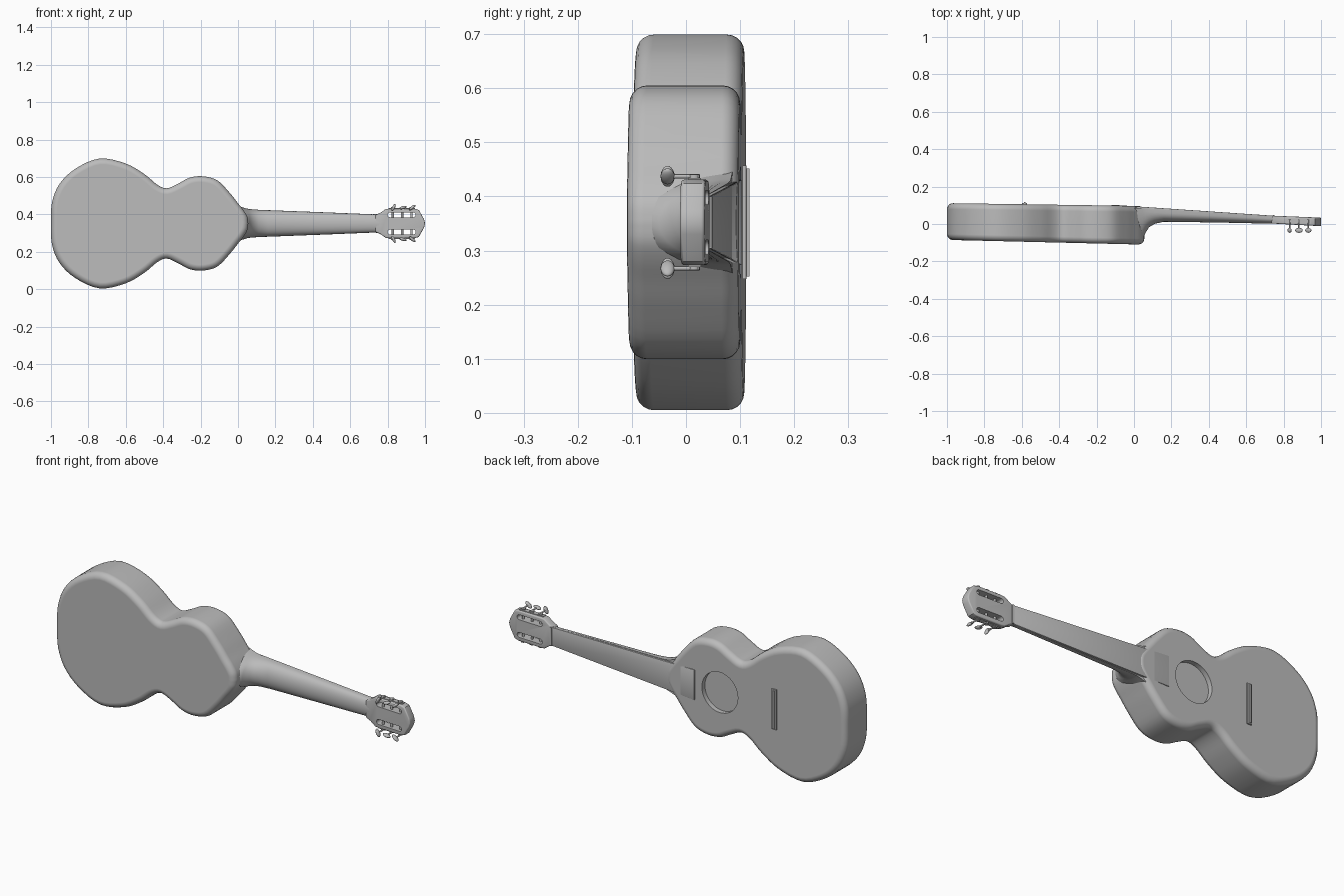
import bpy, bmesh
from math import sin, cos, pi, radians
from mathutils import Vector, Matrix

cube = bpy.data.objects.get("Cube")
if cube:
    bpy.data.objects.remove(cube, do_unlink=True)

MID = 0.352  # height of the instrument's long axis

grey = bpy.data.materials.new("plain grey")
grey.use_nodes = True
grey.diffuse_color = (0.5, 0.5, 0.5, 1)
grey.node_tree.nodes["Principled BSDF"].inputs["Base Color"].default_value = (0.5, 0.5, 0.5, 1)


def finish(name, bm):
    bmesh.ops.recalc_face_normals(bm, faces=bm.faces)
    mesh = bpy.data.meshes.new(name)
    bm.to_mesh(mesh)
    bm.free()
    mesh.materials.append(grey)
    obj = bpy.data.objects.new(name, mesh)
    bpy.context.collection.objects.link(obj)
    return obj


def activate(obj):
    bpy.ops.object.select_all(action='DESELECT')
    obj.select_set(True)
    bpy.context.view_layer.objects.active = obj


def smooth(obj, angle=40):
    activate(obj)
    bpy.ops.object.shade_smooth_by_angle(angle=radians(angle))


def spline(pts, steps=4):
    """Catmull-Rom curve through the points."""
    p = [Vector(q) for q in [pts[0]] + pts + [pts[-1]]]
    out = []
    for a, b, c, d in zip(p, p[1:], p[2:], p[3:]):
        for i in range(steps):
            t = i / steps
            out.append(0.5 * (2 * b + (c - a) * t + (2 * a - 5 * b + 4 * c - d) * t ** 2
                              + (3 * b - a - 3 * c + d) * t ** 3))
    return out + [p[-1]]


def mirrored(half):
    """Close a half outline (x, half width) around the long axis."""
    lower = [(x, -w) for x, w in reversed(half) if w > 1e-4]
    return [tuple(q) for q in half] + lower


def prism(name, outline, front, back, bevel=0, segments=3):
    """Extrude an outline from the front surface to the back surface."""
    bm = bmesh.new()
    f = [bm.verts.new((x, front(x), MID + w)) for x, w in outline]
    b = [bm.verts.new((x, back(x), MID + w)) for x, w in outline]
    bm.faces.new(f)
    bm.faces.new(b)
    n = len(f)
    for i in range(n):
        j = (i + 1) % n
        bm.faces.new((f[i], f[j], b[j], b[i]))
    obj = finish(name, bm)
    if bevel:
        mod = obj.modifiers.new("rounding", 'BEVEL')
        mod.width, mod.segments = bevel, segments
        mod.limit_method, mod.angle_limit = 'ANGLE', radians(50)
        mod.use_clamp_overlap = False
        activate(obj)
        bpy.ops.object.modifier_apply(modifier=mod.name)
    return obj


def cut(obj, cutter):
    mod = obj.modifiers.new("cut", 'BOOLEAN')
    mod.operation, mod.object, mod.solver = 'DIFFERENCE', cutter, 'EXACT'
    activate(obj)
    bpy.ops.object.modifier_apply(modifier=mod.name)
    bpy.data.objects.remove(cutter, do_unlink=True)


def rod(name, a, b, r, sides=12):
    a, b = Vector(a), Vector(b)
    bm = bmesh.new()
    turn = (b - a).to_track_quat('Z', 'Y').to_matrix().to_4x4()
    bmesh.ops.create_cone(bm, cap_ends=True, segments=sides, radius1=r, radius2=r,
                          depth=(b - a).length,
                          matrix=Matrix.Translation((a + b) / 2) @ turn)
    smooth(finish(name, bm))


def strip(x0, x1, w0, w1):
    return [(x0, w0), (x1, w1), (x1, -w1), (x0, -w0)]


def body_front(x):
    return 0.097 - 0.0145 * x


def body_back(x):
    return -0.109 - 0.024 * min(x, 0.04)


def board_front(x):
    return 0.095 - 0.068 * x


# Body: figure-eight outline with softly rounded rims
half = [(-1, 0), (-0.995, 0.11), (-0.955, 0.21), (-0.87, 0.292), (-0.74, 0.347),
        (-0.6, 0.32), (-0.5, 0.263), (-0.43, 0.206), (-0.38, 0.188), (-0.32, 0.213),
        (-0.257, 0.245), (-0.187, 0.252), (-0.11, 0.23), (-0.043, 0.162),
        (0, 0.108), (0.03, 0.07), (0.05, 0.035), (0.055, 0)]
body = prism("body", mirrored(spline(half)), body_front, body_back, 0.032, 5)

# Sound hole recess
hole = [(-0.266 + 0.105 * cos(i * pi / 24), 0.105 * sin(i * pi / 24)) for i in range(48)]
cut(body, prism("hole_cutter", hole, lambda x: 0.2, lambda x: body_front(x) - 0.025))
smooth(body)
body.modifiers.new("even_shading", 'WEIGHTED_NORMAL').keep_sharp = True

# Neck and heel: D-shaped sections (x, half width, back depth, roundness)
sections = [(-0.02, 0.1, -0.1, 0.9), (0.02, 0.088, -0.1, 1.1), (0.045, 0.08, -0.088, 1.2),
            (0.06, 0.077, -0.05, 1.1), (0.08, 0.075, -0.018, 0.95), (0.11, 0.073, 0.001, 0.8),
            (0.16, 0.071, 0.012, 0.7), (0.45, 0.06, 0.008, 0.7), (0.72, 0.049, 0.002, 0.7),
            (0.79, 0.052, 0.001, 0.6)]
bm = bmesh.new()
rings = []
for x, w, back, power in sections:
    top = board_front(x) - 0.009
    arc = [i * pi / 20 for i in range(21)]
    rings.append([bm.verts.new((x, top - (top - back) * max(sin(t), 0) ** power, MID + w * cos(t)))
                  for t in arc])
for r, s in zip(rings, rings[1:]):
    for i in range(len(r)):
        j = (i + 1) % len(r)
        bm.faces.new((r[i], r[j], s[j], s[i]))
bm.faces.new(rings[0])
bm.faces.new(rings[-1])
smooth(finish("neck", bm), 50)

# Fingerboard and nut
smooth(prism("fingerboard", strip(-0.12, 0.745, 0.079, 0.048), board_front,
             lambda x: board_front(x) - 0.012, 0.002, 2))
prism("nut", strip(0.742, 0.752, 0.048, 0.048), lambda x: board_front(x) + 0.004,
      lambda x: board_front(x) - 0.012)

# Bridge with a raised saddle
prism("bridge", strip(-0.598, -0.572, 0.105, 0.105), lambda x: body_front(x) + 0.006,
      lambda x: body_front(x) - 0.005)
prism("saddle", strip(-0.589, -0.581, 0.1, 0.1), lambda x: body_front(x) + 0.012,
      lambda x: body_front(x) - 0.005)

# Slotted head
head = prism("head", mirrored([(0.735, 0.046), (0.76, 0.056), (0.79, 0.077), (0.81, 0.079),
                               (0.945, 0.079), (0.967, 0.072), (0.995, 0.022), (1, 0)]),
             lambda x: 0.044 - 0.04 * (x - 0.75), lambda x: 0.002 - 0.055 * (x - 0.75), 0.006)
for side in (1, -1):
    slot = [(0.875 + s * 0.062 + 0.013 * cos(a), side * 0.046 + 0.013 * sin(a))
            for s, start in ((1, -pi / 2), (-1, pi / 2))
            for a in [start + i * pi / 8 for i in range(9)]]
    cut(head, prism("slot_cutter", slot, lambda x: 0.1, lambda x: -0.1))
smooth(head)

# Tuners: roller across the slot, side plate, shaft and oval button
for side in (1, -1):
    label = "upper" if side > 0 else "lower"
    prism(label + "_tuner_plate", [(x, side * w) for x, w in
          ((0.805, 0.077), (0.945, 0.077), (0.945, 0.082), (0.805, 0.082))],
          lambda x: 0.028, lambda x: 0.004)
    for k, x in enumerate((0.828, 0.878, 0.928)):
        tag = f"{label}_{k + 1}"
        z = MID + side * 0.085
        rod("roller_" + tag, (x, 0.015, MID + side * 0.025), (x, 0.015, z), 0.006)
        rod("gear_" + tag, (x, 0.015, MID + side * 0.08), (x, 0.015, z + side * 0.003), 0.011)
        rod("shaft_" + tag, (x + 0.004, 0.025, z), (x + 0.004, -0.03, z), 0.004)
        bm = bmesh.new()
        tilt = Matrix.Rotation(radians((25, 75, 50)[k] * side), 4, 'Y')
        bmesh.ops.create_uvsphere(bm, u_segments=16, v_segments=10, radius=1,
                                  matrix=Matrix.Translation((x + 0.004, -0.034, z)) @ tilt
                                  @ Matrix.Diagonal((0.008, 0.013, 0.021, 1)))
        smooth(finish("button_" + tag, bm), 60)
